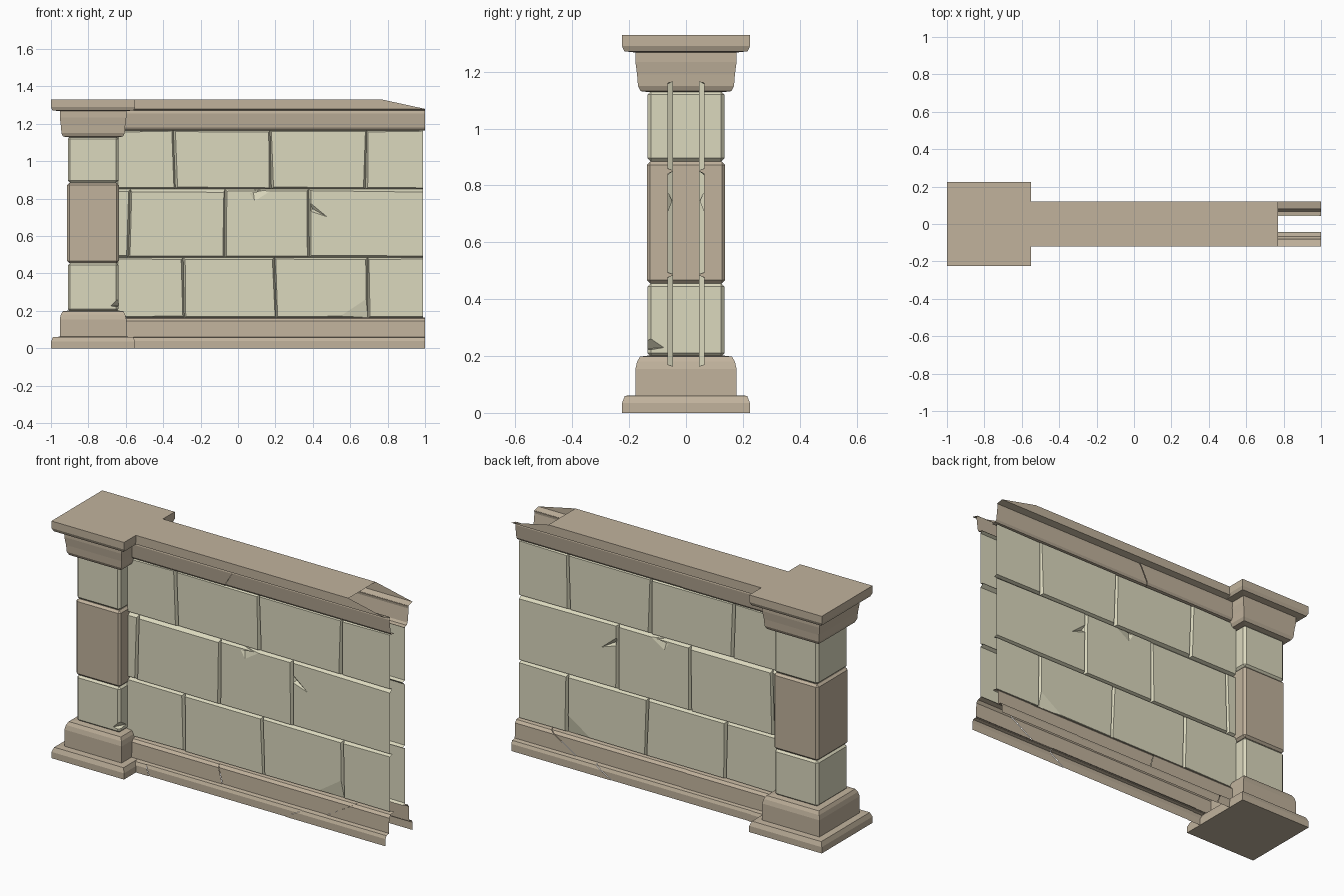
import bpy, bmesh, random
from mathutils import Vector

if "Cube" in bpy.data.objects:
    bpy.data.objects.remove(bpy.data.objects["Cube"])

random.seed(4)


def material(name, rgb):
    m = bpy.data.materials.new(name)
    m.diffuse_color = (*rgb, 1)
    m.use_nodes = True
    m.node_tree.nodes["Principled BSDF"].inputs["Base Color"].default_value = m.diffuse_color
    return m


CREAM = material("cream_stone", (0.71, 0.69, 0.515))
TAN = material("tan_stone", (0.533, 0.448, 0.335))


def make(name, verts, faces, mat=None, mirror=False, recalc=False):
    me = bpy.data.meshes.new(name)
    me.from_pydata(verts, [], faces)
    if recalc:
        bm = bmesh.new()
        bm.from_mesh(me)
        bmesh.ops.recalc_face_normals(bm, faces=bm.faces)
        bm.to_mesh(me)
        bm.free()
    if mat:
        me.materials.append(mat)
    ob = bpy.data.objects.new(name, me)
    bpy.context.collection.objects.link(ob)
    if mirror:
        add_mirror(ob)
    return ob


def add_mirror(ob):
    m = ob.modifiers.new("both_sides", "MIRROR")
    m.use_axis = (False, True, False)


def loft(name, rings, mat, cx=-0.775):
    """Closed stack of rectangles given as (half_x, half_y, z)."""
    verts, faces = [], []
    for hx, hy, z in rings:
        verts += [(cx - hx, -hy, z), (cx + hx, -hy, z), (cx + hx, hy, z), (cx - hx, hy, z)]
    for r in range(len(rings) - 1):
        for i in range(4):
            j, a = (i + 1) % 4, 4 * r
            faces.append((a + i, a + j, a + 4 + j, a + 4 + i))
    n = len(verts)
    faces += [(3, 2, 1, 0), (n - 4, n - 3, n - 2, n - 1)]
    return make(name, verts, faces, mat)


def carve(ob, chips):
    """Subtract tetrahedra from a closed block."""
    cutters = []
    for pts in chips:
        c = make("chip_cutter", pts, [(0, 1, 2), (0, 3, 1), (1, 3, 2), (2, 3, 0)], recalc=True)
        c.hide_render = True
        b = ob.modifiers.new("chip", "BOOLEAN")
        b.operation, b.solver, b.object = "DIFFERENCE", "EXACT", c
        cutters.append(c)
    dg = bpy.context.evaluated_depsgraph_get()
    me = bpy.data.meshes.new_from_object(ob.evaluated_get(dg))
    ob.modifiers.clear()
    ob.data = me
    for c in cutters:
        bpy.data.objects.remove(c)


# Pillar: plinth, three shaft stones, capital
loft("pillar_plinth", [(.225, .225, 0), (.225, .225, .035), (.215, .215, .06), (.18, .18, .062)], TAN)
loft("pillar_base", [(.178, .178, .06), (.178, .178, .155), (.172, .172, .18), (.162, .162, .198),
                     (.13, .13, .202)], TAN)
loft("pillar_capital", [(.13, .13, 1.128), (.16, .16, 1.132), (.169, .169, 1.15), (.172, .172, 1.19),
                        (.178, .178, 1.235), (.178, .178, 1.272)], TAN)
loft("pillar_top_slab", [(.18, .18, 1.268), (.217, .217, 1.272), (.225, .225, 1.29), (.225, .225, 1.33)], TAN)


def shaft_stone(name, z0, z1, h, mat):
    """Stone with chamfered edges all round."""
    ob = loft(name, [(h, h, z0), (h, h, z1)], mat)
    bm = bmesh.new()
    bm.from_mesh(ob.data)
    bmesh.ops.bevel(bm, geom=bm.edges[:], offset=.012, segments=1, affect="EDGES")
    bm.to_mesh(ob.data)
    bm.free()
    return ob


low = shaft_stone("pillar_stone_lower", .198, .456, .135, CREAM)
shaft_stone("pillar_stone_middle", .456, .884, .138, TAN)
shaft_stone("pillar_stone_upper", .884, 1.132, .135, CREAM)
carve(low, [[(-.62, -.15, .30), (-.62, -.15, .215), (-.62, -.05, .232), (-.69, -.15, .225)]])

# Wall stones: hollow shell blocks in three courses, mirrored to the back
FRONT, BACK = -.065, -.045
courses = [
    (.162, .486, [-.65, -.29, .20, .695, .99]),
    (.486, .852, [-.65, -.58, -.07, .38, .99]),
    (.852, 1.167, [-.65, -.34, .175, .685, .99]),
]
# chips as (course, block): triangle in x, z plus deepest point
chips = {
    (0, 2): [((.50, .16), (.71, .155), (.71, .30), (.70, .165))],
    (1, 2): [((.06, .825), (.09, .775), (.20, .845), (.08, .85))],
    (1, 3): [((.375, .79), (.49, .695), (.385, .73), (.40, .745))],
    (2, 3): [((.60, .85), (.69, .845), (.68, .885), (.68, .855))],
}

for r, (z0, z1, xs) in enumerate(courses):
    lean = [0] + [random.uniform(-.006, .006) for _ in xs[1:-1]] + [0]
    for c in range(len(xs) - 1):
        a, b = xs[c], xs[c + 1]
        la, lb = lean[c], lean[c + 1]
        outer = [(a - la, z0), (b - lb, z0), (b + lb, z1), (a + la, z1)]
        ins = lambda: random.uniform(.006, .012)
        right = (lambda: 0) if b == xs[-1] else ins
        top = (lambda: random.uniform(.008, .024)) if r == 1 else ins
        face = [(outer[0][0] + ins(), z0 + ins()), (outer[1][0] - right(), z0 + ins()),
                (outer[2][0] - right(), z1 - top()), (outer[3][0] + ins(), z1 - top())]
        verts = [(x, BACK, z) for x, z in outer] + [(x, FRONT, z) for x, z in face]
        faces = [(3, 2, 1, 0), (4, 5, 6, 7)] + [(i, (i + 1) % 4, (i + 1) % 4 + 4, i + 4) for i in range(4)]
        ob = make(f"wall_stone_{r + 1}_{c + 1}", verts, faces, CREAM, recalc=True)
        if (r, c) in chips:
            carve(ob, [[(x, FRONT - .003, z) for x, z in t[:3]] + [(t[3][0], BACK - .004, t[3][1])]
                       for t in chips[r, c]])
        # open the inner side and the free end so the shell is a single skin
        bm = bmesh.new()
        bm.from_mesh(ob.data)
        bm.normal_update()
        hidden = [f for f in bm.faces if f.normal.y > .9 or (b == xs[-1] and f.normal.x > .99
                                                             and f.calc_center_median().x > .98)]
        bmesh.ops.delete(bm, geom=hidden, context="FACES")
        bm.to_mesh(ob.data)
        bm.free()
        add_mirror(ob)


def moulding(name, profile, cracks):
    """Open strip along the wall, split at slanted cracks (x, slant)."""
    zm = (profile[0][1] + profile[-1][1]) / 2
    ends = [(-.65, 0)] + cracks + [(1, 0)]
    verts, faces = [], []
    for s, ((xa, ka), (xb, kb)) in enumerate(zip(ends, ends[1:])):
        n = len(verts)
        for y, z in profile:
            yy = -y + .003 * (s % 2)
            verts += [(xa + ka * (z - zm), yy, z), (xb + kb * (z - zm), yy, z)]
        faces += [(n + 2 * i, n + 2 * i + 1, n + 2 * i + 3, n + 2 * i + 2) for i in range(len(profile) - 1)]
    make(name, verts, faces, TAN, mirror=True)


# Wall mouldings at foot and head
moulding("wall_foot_lower", [(.12, 0), (.12, .04), (.113, .057), (.085, .062)], [(-.48, -.4), (.43, 1.8)])
moulding("wall_foot_upper", [(.09, .058), (.087, .145), (.075, .16), (.045, .165)], [(-.05, -.3), (.7, 1.7)])
moulding("wall_frieze", [(.045, 1.165), (.07, 1.168), (.078, 1.18), (.088, 1.255), (.085, 1.272)], [(0, .65)])

# Wall coping: underside, fascia with sloping cut end, flat top
X0 = -.6
make("wall_coping",
     [(X0, -.08, 1.27), (1, -.08, 1.27), (1, -.12, 1.28), (X0, -.12, 1.28),
      (.77, -.12, 1.33), (X0, -.12, 1.33), (.77, 0, 1.33), (X0, 0, 1.33)],
     [(0, 1, 2, 3), (3, 2, 4, 5), (5, 4, 6, 7)], TAN, mirror=True)
